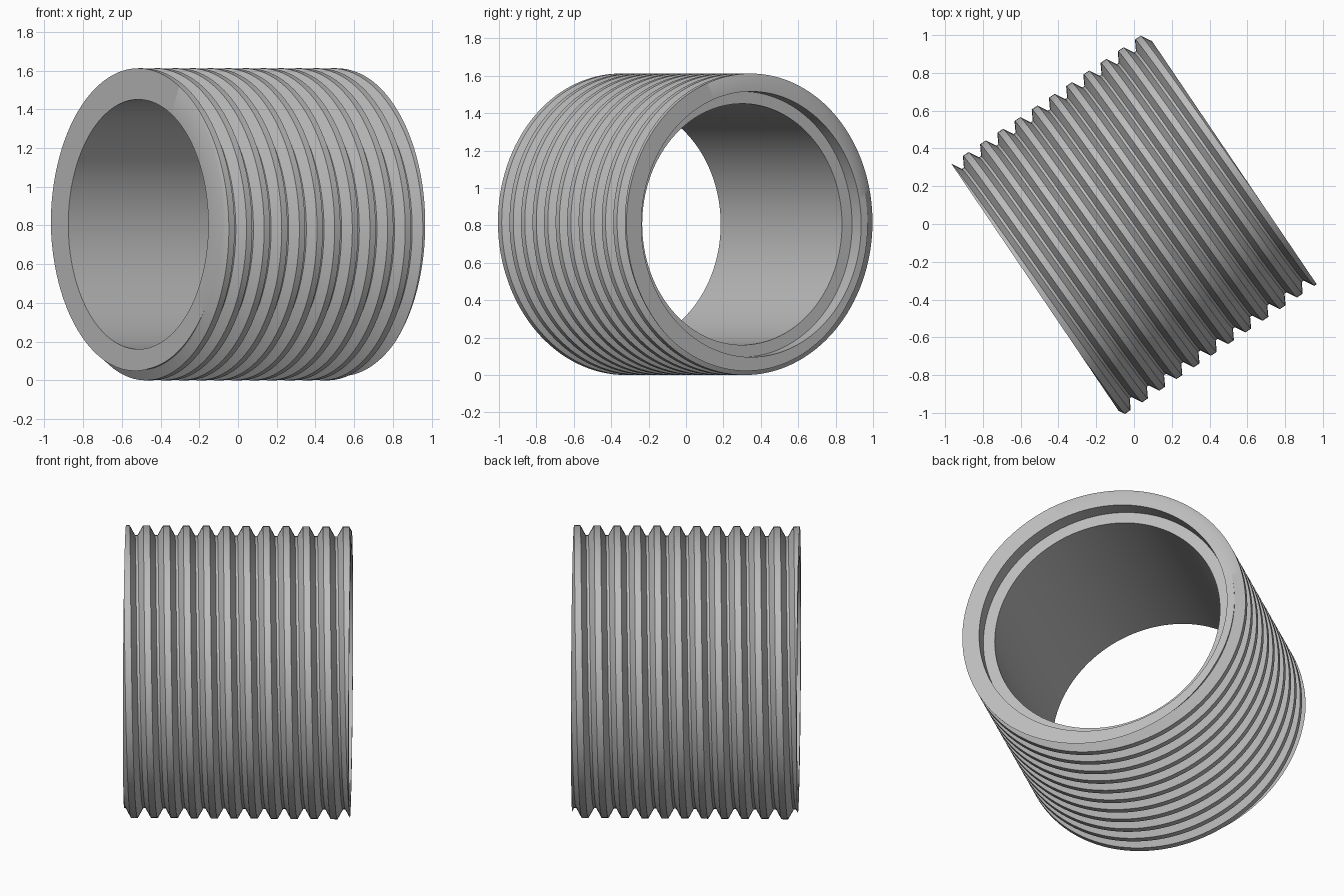
import bpy, bmesh, math
from mathutils import Matrix

if "Cube" in bpy.data.objects:
    bpy.data.objects.remove(bpy.data.objects["Cube"])

CREST, ROOT, BORE, RECESS = 0.806, 0.752, 0.645, 0.71
HALF, FLOOR = 0.622, 0.535            # end planes and recess floor
PITCH, PHASE, SEGS = 0.11, -0.64, 128
TURNS = range(-2, 14)

mat = bpy.data.materials.new("light_grey_metal")
mat.diffuse_color = (0.5, 0.5, 0.5, 1)
mat.use_nodes = True
mat.node_tree.nodes["Principled BSDF"].inputs["Base Color"].default_value = (0.5, 0.5, 0.5, 1)

bm = bmesh.new()


def ring_point(angle, radius, along):
    return bm.verts.new((along, radius * math.cos(angle), radius * math.sin(angle)))


# Helical thread: one trapezoid tooth per turn, swept round the axis
tooth = [(-0.018, CREST), (0.018, CREST), (0.048, ROOT), (0.062, ROOT)]
columns = []
for i in range(SEGS):
    angle = math.tau * i / SEGS
    shift = PHASE + PITCH * i / SEGS
    columns.append([ring_point(angle, r, shift + PITCH * t + x)
                    for t in TURNS for x, r in tooth])
for i, col in enumerate(columns):
    last = i == SEGS - 1
    # the final column joins the first one a full turn further along
    nxt = columns[0][len(tooth):] if last else columns[i + 1]
    for k in range(len(nxt) - 1):
        bm.faces.new((col[k], col[k + 1], nxt[k + 1], nxt[k]))

# Trim the thread flat at both ends
for side in (-1, 1):
    bmesh.ops.bisect_plane(bm, geom=bm.verts[:] + bm.edges[:] + bm.faces[:], dist=1e-5,
                           plane_co=(side * HALF, 0, 0), plane_no=(side, 0, 0),
                           clear_outer=True)

# Bore with a stepped recess at one end
rings = []
for radius, along in [(BORE, -HALF), (BORE, FLOOR), (RECESS, FLOOR), (RECESS, HALF)]:
    rings.append([ring_point(math.tau * i / SEGS, radius, along) for i in range(SEGS)])
for a, b in zip(rings, rings[1:]):
    for i in range(SEGS):
        j = (i + 1) % SEGS
        bm.faces.new((a[i], a[j], b[j], b[i]))

# Flat end faces between thread and bore
for side in (-1, 1):
    rim = [e for e in bm.edges if e.is_boundary
           and all(abs(v.co.x - side * HALF) < 1e-3 for v in e.verts)]
    bmesh.ops.triangle_fill(bm, edges=rim, use_beauty=True, use_dissolve=False)
bmesh.ops.recalc_face_normals(bm, faces=bm.faces[:])

# Turn the axis and rest the sleeve on the floor
bm.transform(Matrix.Translation((0, 0, CREST)) @ Matrix.Rotation(math.radians(34.1), 4, "Z"))

mesh = bpy.data.meshes.new("threaded_sleeve")
bm.to_mesh(mesh)
bm.free()
mesh.materials.append(mat)
sleeve = bpy.data.objects.new("threaded_sleeve", mesh)
bpy.context.collection.objects.link(sleeve)
bpy.context.view_layer.objects.active = sleeve
sleeve.select_set(True)
bpy.ops.object.shade_smooth_by_angle(angle=math.radians(30))
